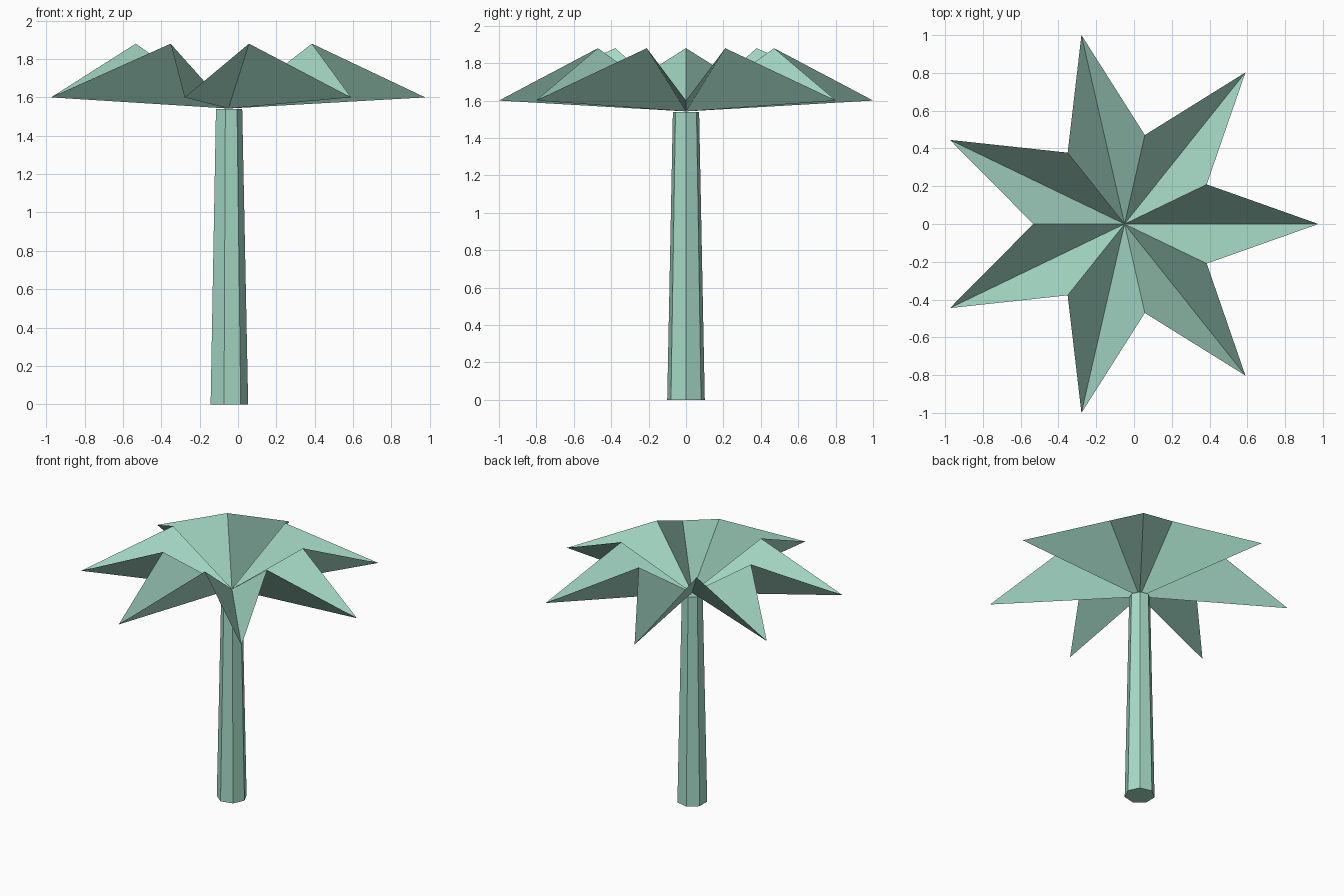
import bpy, bmesh
from math import pi, sin, cos

if "Cube" in bpy.data.objects:
    bpy.data.objects.remove(bpy.data.objects["Cube"])

N = 7           # number of leaves and trunk sides
CX = -0.05      # the tree axis sits slightly left of centre

mat = bpy.data.materials.new("soft_green")
mat.diffuse_color = (0.38, 0.70, 0.57, 1)
mat.use_nodes = True
mat.node_tree.nodes["Principled BSDF"].inputs["Base Color"].default_value = mat.diffuse_color


def make_object(name, bm):
    mesh = bpy.data.meshes.new(name)
    bm.to_mesh(mesh)
    bm.free()
    mesh.materials.append(mat)
    obj = bpy.data.objects.new(name, mesh)
    bpy.context.collection.objects.link(obj)
    return obj


def ring(bm, radius, z, turn=0.0):
    step = 2 * pi / N
    return [bm.verts.new((CX + radius * cos((i + turn) * step),
                          radius * sin((i + turn) * step), z)) for i in range(N)]


# Trunk: tapered seven-sided column
bm = bmesh.new()
low = ring(bm, 0.103, 0)
high = ring(bm, 0.072, 1.54)
for i in range(N):
    j = (i + 1) % N
    bm.faces.new((low[i], low[j], high[j], high[i]))
bm.faces.new(low[::-1])
bm.faces.new(high)
make_object("trunk", bm)

# Leaf crown: folded star sheet, low centre and tips, raised notches
bm = bmesh.new()
hub = bm.verts.new((CX, 0, 1.542))
tips = ring(bm, 1.026, 1.60)
notches = ring(bm, 0.483, 1.88, 0.5)
for i in range(N):
    bm.faces.new((hub, tips[i], notches[i]))
    bm.faces.new((hub, notches[i], tips[(i + 1) % N]))
make_object("leaf_crown", bm)
